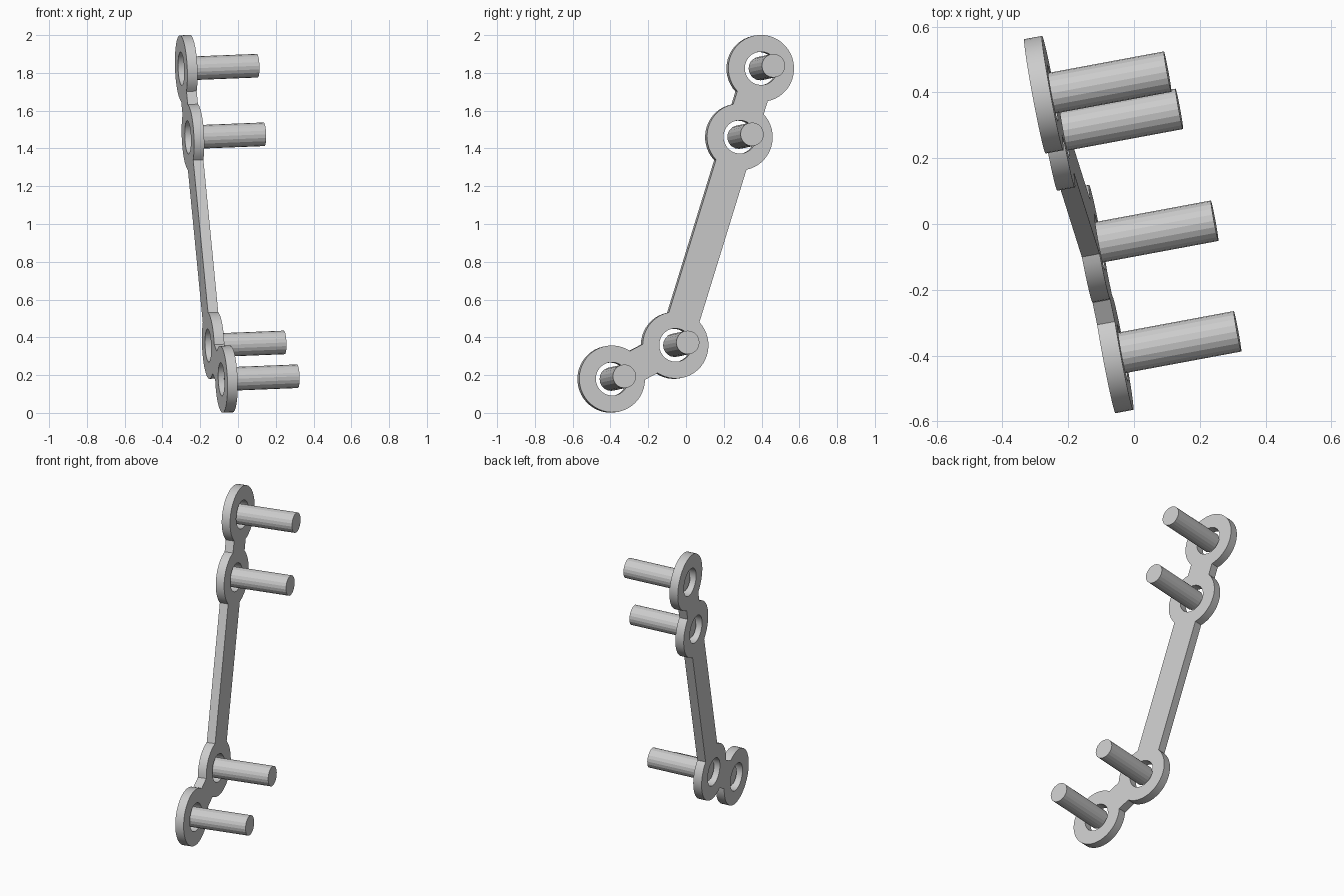
import bpy
from math import asin, atan2, cos, sin, pi, tau, radians
from mathutils import Matrix, Vector

cube = bpy.data.objects.get("Cube")
if cube:
    bpy.data.objects.remove(cube)

RING_R, HOLE_R, NECK_HALF, THICK = 0.177, 0.088, 0.086, 0.055
PIN_R, PIN_LEN, PIN_SIDES, ARC_STEP = 0.0625, 0.383, 20, tau / 48

# Tilted frame of the plate: the pins run along its normal
normal = Vector((1, 0.186, 0.04)).normalized()
u_axis = Vector((0, 0, 1)).cross(normal).normalized()
v_axis = normal.cross(u_axis)
origin = Vector((-0.168, 0, 1))
frame = Matrix((u_axis, v_axis, normal)).transposed().to_4x4()
frame.translation = origin


def on_plate(y, z):
    """Local plate position of the plate point seen at (y, z)."""
    x = -(normal.y * y + normal.z * (z - origin.z)) / normal.x
    d = Vector((x, y, z - origin.z))
    return Vector((d.dot(u_axis), d.dot(v_axis)))


def arc(centre, radius, start, sweep):
    n = max(2, round(sweep / ARC_STEP))
    return [centre + radius * Vector((cos(start + sweep * i / n), sin(start + sweep * i / n)))
            for i in range(n + 1)]


centres = [on_plate(*p) for p in ((-0.396, 0.179), (-0.06, 0.358), (0.28, 1.46), (0.393, 1.823))]

# Plate outline: walk round the chain of rings, up one side and down the other
walk = [0, 1, 2, 3, 2, 1]
alpha = asin(NECK_HALF / RING_R)
outline = []
for i, here in enumerate(walk):
    c = centres[here]
    before = centres[walk[i - 1]] - c
    after = centres[walk[(i + 1) % len(walk)]] - c
    start = atan2(before.y, before.x) + alpha
    end = atan2(after.y, after.x) - alpha
    outline += arc(c, RING_R, start, (end - start) % tau)

# Plate with its four holes
curve = bpy.data.curves.new("link_plate", "CURVE")
curve.dimensions = "2D"
curve.fill_mode = "BOTH"
curve.extrude = THICK / 2
for loop in [outline] + [arc(c, HOLE_R, 0, tau)[:-1] for c in centres]:
    spline = curve.splines.new("POLY")
    spline.points.add(len(loop) - 1)
    for point, co in zip(spline.points, loop):
        point.co = (co.x, co.y, 0, 1)
    spline.use_cyclic_u = True
plate = bpy.data.objects.new("link_plate", curve)
plate.matrix_world = frame
bpy.context.collection.objects.link(plate)
bpy.ops.object.select_all(action="DESELECT")
plate.select_set(True)
bpy.context.view_layer.objects.active = plate
bpy.ops.object.convert(target="MESH")
bpy.ops.object.shade_smooth_by_angle(angle=radians(30))

# Pins standing in the holes
names = ("lower_end_pin", "lower_inner_pin", "upper_inner_pin", "upper_end_pin")
for name, c in zip(names, centres):
    bpy.ops.mesh.primitive_cylinder_add(vertices=PIN_SIDES, radius=PIN_R, depth=PIN_LEN)
    pin = bpy.context.object
    pin.name = name
    pin.matrix_world = frame @ Matrix.Translation((c.x, c.y, PIN_LEN / 2))
